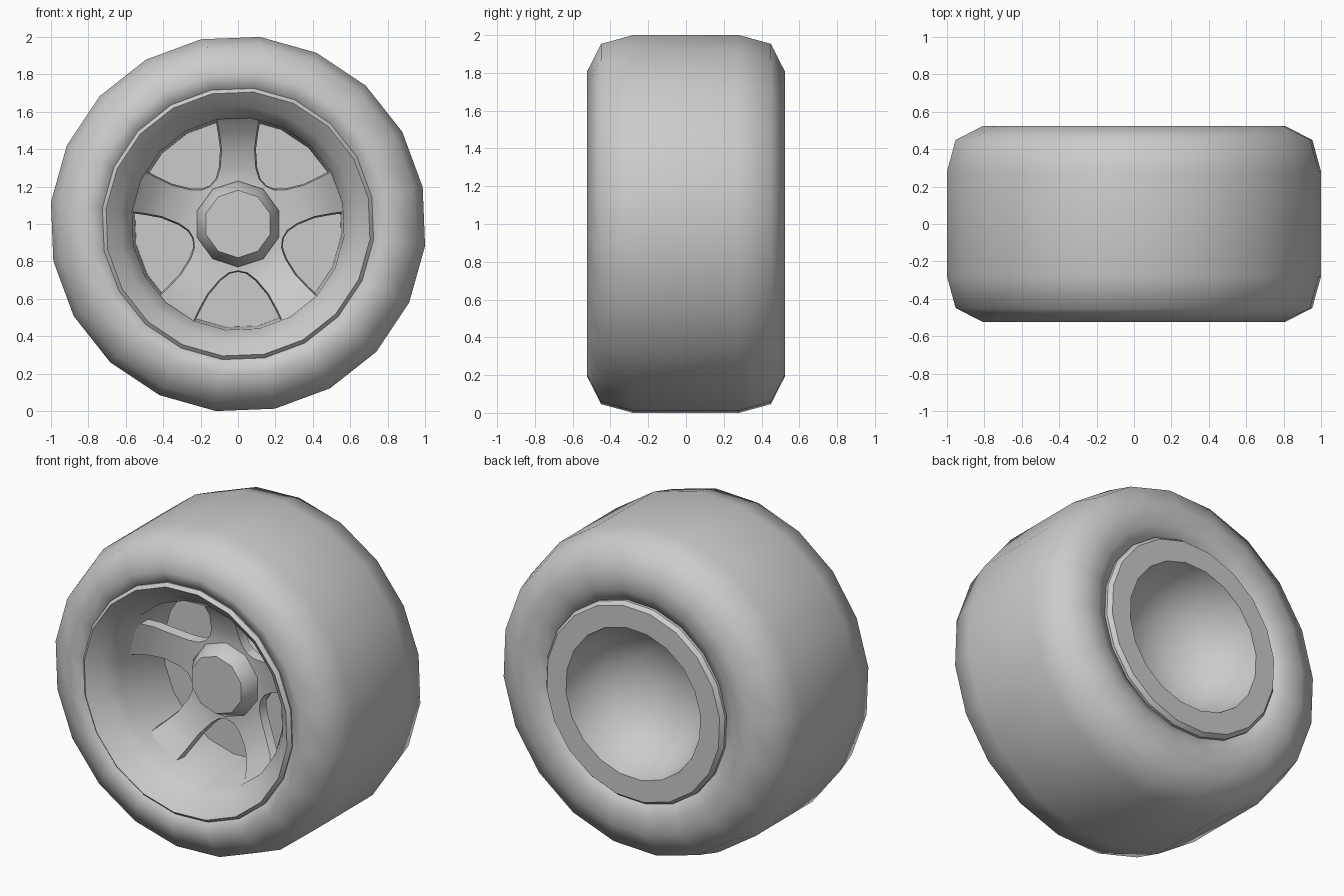
import bpy, bmesh, math
from math import radians, cos, sin, tau

if "Cube" in bpy.data.objects:
    bpy.data.objects.remove(bpy.data.objects["Cube"], do_unlink=True)

grey = bpy.data.materials.new("plain grey")
grey.use_nodes = True
colour = (0.6, 0.6, 0.6, 1)
grey.diffuse_color = colour
grey.node_tree.nodes["Principled BSDF"].inputs["Base Color"].default_value = colour


def finish(bm, name, sharp_angle):
    """Turn a bmesh into a named, shaded object."""
    bmesh.ops.remove_doubles(bm, verts=bm.verts, dist=1e-5)
    bmesh.ops.recalc_face_normals(bm, faces=bm.faces)
    mesh = bpy.data.meshes.new(name)
    bm.to_mesh(mesh)
    bm.free()
    mesh.materials.append(grey)
    obj = bpy.data.objects.new(name, mesh)
    bpy.context.collection.objects.link(obj)
    bpy.ops.object.select_all(action='DESELECT')
    obj.select_set(True)
    bpy.context.view_layer.objects.active = obj
    bpy.ops.object.shade_smooth_by_angle(angle=radians(sharp_angle))
    return obj


def lathe(name, profile, sides, offset, sharp_angle, closed=False):
    """Spin (y, radius) points around the axle."""
    bm = bmesh.new()
    a = radians(offset)
    verts = [bm.verts.new((r * cos(a), y, 1 + r * sin(a))) for y, r in profile]
    pairs = list(zip(verts, verts[1:]))
    if closed:
        pairs.append((verts[-1], verts[0]))
    edges = [bm.edges.new(p) for p in pairs]
    bmesh.ops.spin(bm, geom=verts + edges, cent=(0, 0, 1), axis=(0, 1, 0),
                   angle=tau, steps=sides)
    return finish(bm, name, sharp_angle)


# Tire: chunky rounded tread, wider opening at the front than the back
tire = [(-0.44, 0.70), (-0.49, 0.725), (-0.525, 0.81), (-0.45, 0.96), (-0.28, 1.007),
        (0.28, 1.007), (0.45, 0.96), (0.525, 0.81), (0.515, 0.70), (0.48, 0.62),
        (0.42, 0.60)]
lathe("tire", tire, 20, 11.3, 65, closed=True)

# Rim: front lip, dish, barrel and back plate, then the rear lip and bowl
rim = [(0.05, 0), (0.05, 0.555), (-0.37, 0.57), (-0.45, 0.63), (-0.52, 0.71),
       (-0.50, 0.73), (-0.45, 0.73), (0.44, 0.625), (0.50, 0.625), (0.525, 0.605),
       (0.525, 0.47), (0.41, 0.445), (0.28, 0.36), (0.18, 0.22), (0.14, 0)]
lathe("rim", rim, 20, 11.3, 37)

# Hub cap with tapered sides
lathe("hub_cap", [(-0.215, 0), (-0.215, 0.18), (-0.13, 0.23), (0.05, 0.23), (0.05, 0)],
      10, 90, 40)

# Spokes: (distance from axle, half width, front y) stations, waisted in the middle
stations = [(0.05, 0.036, -0.12), (0.202, 0.147, -0.12), (0.24, 0.113, -0.12),
            (0.30, 0.095, -0.13), (0.40, 0.088, -0.16), (0.49, 0.10, -0.21),
            (0.563, 0.113, -0.28)]
thickness = 0.06
for i in range(5):
    a = radians(90 + 72 * i)
    bm = bmesh.new()
    rings = []
    for r, w, y in stations:
        back = w + 0.008
        corners = [(-w, y), (w, y), (back, y + thickness), (-back, y + thickness)]
        rings.append([bm.verts.new((r * cos(a) - s * sin(a), depth,
                                    1 + r * sin(a) + s * cos(a)))
                      for s, depth in corners])
    for near, far in zip(rings, rings[1:]):
        for k in range(4):
            n = (k + 1) % 4
            bm.faces.new((near[k], near[n], far[n], far[k]))
    bm.faces.new(rings[0])
    bm.faces.new(rings[-1])
    finish(bm, f"spoke_{i + 1}", 40)
